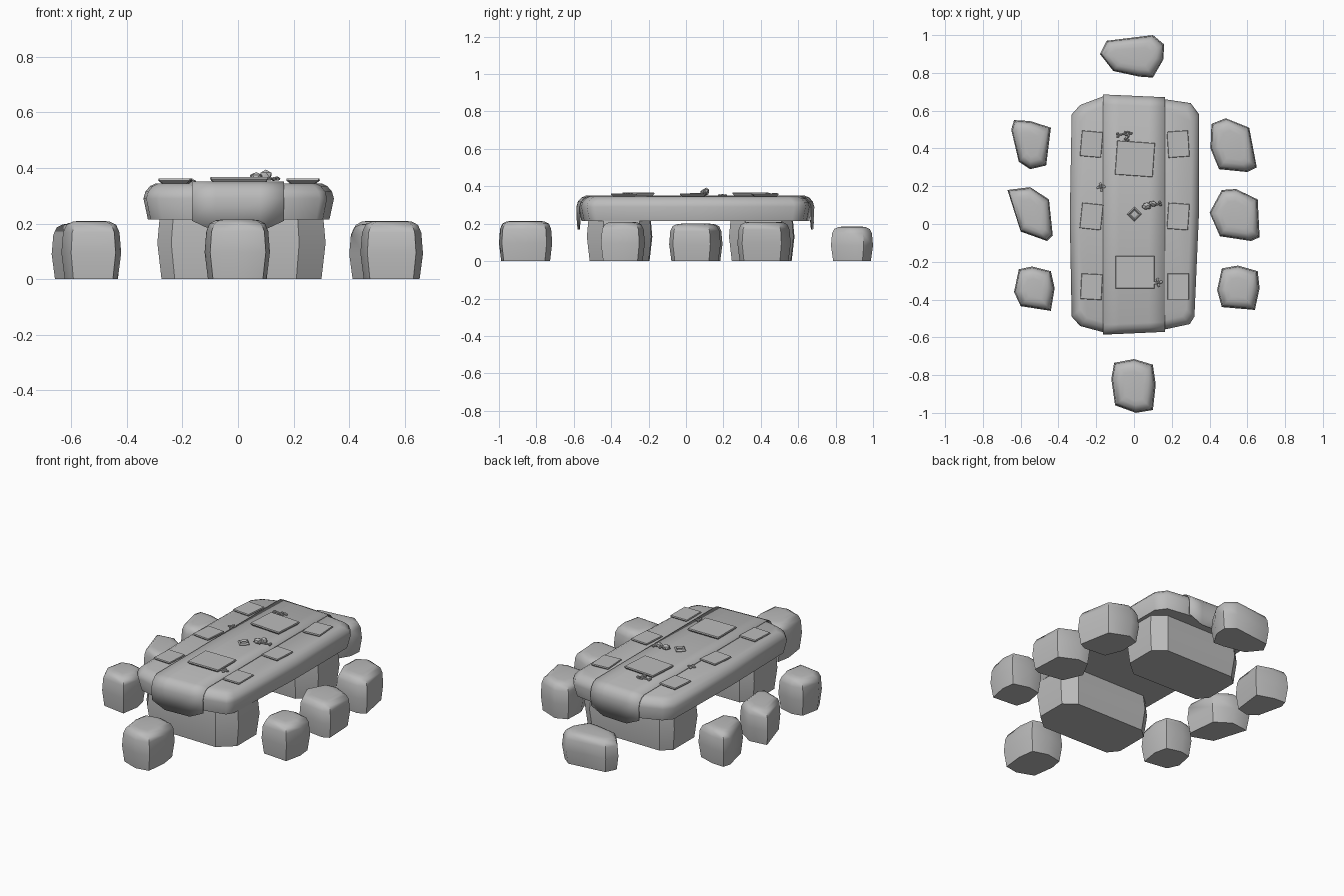
import bpy, bmesh, math
from mathutils import Matrix, Vector

old = bpy.data.objects.get("Cube")
if old:
    bpy.data.objects.remove(old, do_unlink=True)

stone = bpy.data.materials.new("stone_grey")
stone.use_nodes = True
grey = (0.5, 0.5, 0.5, 1)
stone.diffuse_color = grey
stone.node_tree.nodes["Principled BSDF"].inputs["Base Color"].default_value = grey


def finish(name, bm, smooth=None):
    bmesh.ops.recalc_face_normals(bm, faces=bm.faces)
    mesh = bpy.data.meshes.new(name)
    bm.to_mesh(mesh)
    bm.free()
    mesh.materials.append(stone)
    ob = bpy.data.objects.new(name, mesh)
    bpy.context.collection.objects.link(ob)
    if smooth:
        bpy.ops.object.select_all(action="DESELECT")
        ob.select_set(True)
        bpy.context.view_layer.objects.active = ob
        bpy.ops.object.shade_smooth_by_angle(angle=math.radians(smooth))
    return ob


def loft(name, outline, rings, smooth=None):
    """Stack copies of an outline; each ring is (height, inset)."""
    bm = bmesh.new()
    xs, ys = zip(*outline)
    cx, cy = (min(xs) + max(xs)) / 2, (min(ys) + max(ys)) / 2
    hx, hy = (max(xs) - min(xs)) / 2, (max(ys) - min(ys)) / 2
    loops = [[bm.verts.new((cx + (x - cx) * (1 - inset / hx),
                            cy + (y - cy) * (1 - inset / hy), z))
              for x, y in outline] for z, inset in rings]
    n = len(outline)
    for low, high in zip(loops, loops[1:]):
        for i in range(n):
            j = (i + 1) % n
            bm.faces.new((low[i], low[j], high[j], high[i]))
    bm.faces.new(loops[0])
    bm.faces.new(loops[-1])
    return finish(name, bm, smooth)


# Stone stools: height and footprint
stools = {
    "front_stool": (.215, [(-.12, -.82), (-.105, -.735), (0, -.715), (.1, -.745),
                           (.115, -.85), (.1, -.985), (.01, -1), (-.1, -.96)]),
    "back_stool": (.185, [(-.18, .9), (-.145, .97), (.1, 1), (.16, .95),
                          (.155, .87), (.1, .775), (.03, .78), (-.11, .81)]),
    "right_back_stool": (.205, [(-.635, .55), (-.55, .545), (-.44, .51), (-.465, .31),
                                (-.55, .29), (-.61, .33), (-.65, .5)]),
    "right_middle_stool": (.2, [(-.67, .18), (-.55, .195), (-.45, .13),
                                (-.43, -.06), (-.46, -.09), (-.6, -.04)]),
    "right_front_stool": (.21, [(-.61, -.24), (-.54, -.225), (-.44, -.25), (-.42, -.34),
                                (-.44, -.46), (-.6, -.435), (-.635, -.36)]),
    "left_back_stool": (.21, [(.41, .53), (.485, .56), (.61, .51), (.65, .3),
                              (.6, .275), (.45, .29), (.405, .4)]),
    "left_middle_stool": (.2, [(.4, .06), (.465, .18), (.54, .185), (.655, .13),
                               (.665, -.07), (.62, -.09), (.455, -.065)]),
    "left_front_stool": (.21, [(.44, -.35), (.465, -.235), (.55, -.22), (.655, -.25),
                               (.665, -.34), (.64, -.455), (.465, -.44)]),
}
for name, (h, outline) in stools.items():
    loft(name, outline, [(0, .012), (h * .45, 0), (h * .8, .006),
                         (h * .93, .018), (h * .985, .04), (h, .065)], 50)

# Two block legs with clipped corners
for name, y in (("front_leg", -.355), ("back_leg", .405)):
    outline = [(-.29, y - .1), (-.24, y - .165), (.22, y - .175), (.315, y - .09),
               (.315, y + .11), (.24, y + .17), (-.23, y + .175), (-.29, y + .12)]
    loft(name, outline, [(0, .015), (.13, 0), (.24, .01)], 35)

# Table slab
slab = [(-.33, .58), (-.285, .63), (-.165, .675), (.165, .66), (.3, .64), (.345, .58),
        (.345, .08), (.32, -.49), (.295, -.53), (.155, -.56), (-.155, -.575),
        (-.285, -.54), (-.33, -.49), (-.34, .03)]
loft("table_slab", slab, [(.215, .016), (.29, 0), (.315, .007), (.335, .024), (.345, .045)], 45)

# Cloth runner folded over both ends, with a dipped hem
bm = bmesh.new()
columns = []
for x, hem in ((-.165, .21), (-.08, .17), (.08, .17), (.165, .21)):
    drop = [(.006, hem), (.008, .29), (0, .318), (-.018, .338), (-.042, .348)]
    front = [(x, -.568 + .045 * x - out, z) for out, z in drop]
    back = [(x, .668 - .045 * x + out, z) for out, z in reversed(drop)]
    columns.append([bm.verts.new(p) for p in front + back])
for a, b in zip(columns, columns[1:]):
    for i in range(len(a) - 1):
        bm.faces.new((a[i], b[i], b[i + 1], a[i + 1]))
runner = finish("table_runner", bm, 40)
cloth = runner.modifiers.new("thickness", "SOLIDIFY")
cloth.thickness = .005
cloth.offset = 0


# Slab plates with flared edges
def plate(name, x, y, w, d, turn, top):
    rot = Matrix.Rotation(math.radians(turn), 2)
    corners = [rot @ Vector((sx * w / 2, sy * d / 2))
               for sx, sy in ((-1, -1), (1, -1), (1, 1), (-1, 1))]
    loft(name, [(x + c.x, y + c.y) for c in corners],
         [(.344, .014), (top - .007, 0), (top, .002)])


for row, y, turn_r, turn_l in (("back", .423, -5, 4), ("middle", .04, -6, -4),
                               ("front", -.332, -3, 0)):
    plate(f"right_{row}_plate", -.225, y, .112, .135, turn_r, .362)
    plate(f"left_{row}_plate", .234, y, .112, .138, turn_l, .362)
plate("back_tray", .005, .345, .2, .18, -4, .368)
plate("front_tray", .005, -.255, .205, .172, 0, .368)


# Small food pieces
def blob(bm, p, scale, turn=0):
    m = (Matrix.Translation(p) @ Matrix.Rotation(math.radians(turn), 4, "Z")
         @ Matrix.Diagonal((*scale, 1)))
    bmesh.ops.create_icosphere(bm, subdivisions=1, radius=1, matrix=m)


def bone(bm, x, y, z, length, turn):
    a = math.radians(turn)
    along, side = Vector((math.cos(a), math.sin(a), 0)), Vector((-math.sin(a), math.cos(a), 0))
    mid = Vector((x, y, z))
    blob(bm, mid, (length / 2, .006, .006), turn)
    for end in (-1, 1):
        for s in (-1, 1):
            blob(bm, mid + along * end * length / 2 + side * s * .007, (.009, .008, .008))


bm = bmesh.new()
bone(bm, -.065, .475, .357, .045, 10)
bone(bm, -.03, .465, .357, .04, 65)
finish("bone_pile", bm)

bm = bmesh.new()
bone(bm, .11, .1, .362, .06, 15)
blob(bm, (.065, .095, .367), (.026, .02, .018), 20)
blob(bm, (.1, .108, .374), (.024, .016, .02), -20)
finish("roast", bm)

for name, x, y, z in (("right_blossom", -.175, .195, .352), ("left_blossom", .128, -.31, .36)):
    bm = bmesh.new()
    blob(bm, (x, y, z), (.009, .009, .008))
    for k in range(4):
        a = math.radians(90 * k + 10)
        blob(bm, (x + .015 * math.cos(a), y + .015 * math.sin(a), z), (.011, .009, .006), 90 * k + 10)
    finish(name, bm)

# Square ring ornament set on its corner
bpy.ops.mesh.primitive_torus_add(major_segments=4, minor_segments=4, major_radius=.03,
                                 minor_radius=.009, location=(.002, .052, .355))
ring = bpy.context.object
ring.name = "square_ring"
ring.data.materials.append(stone)
